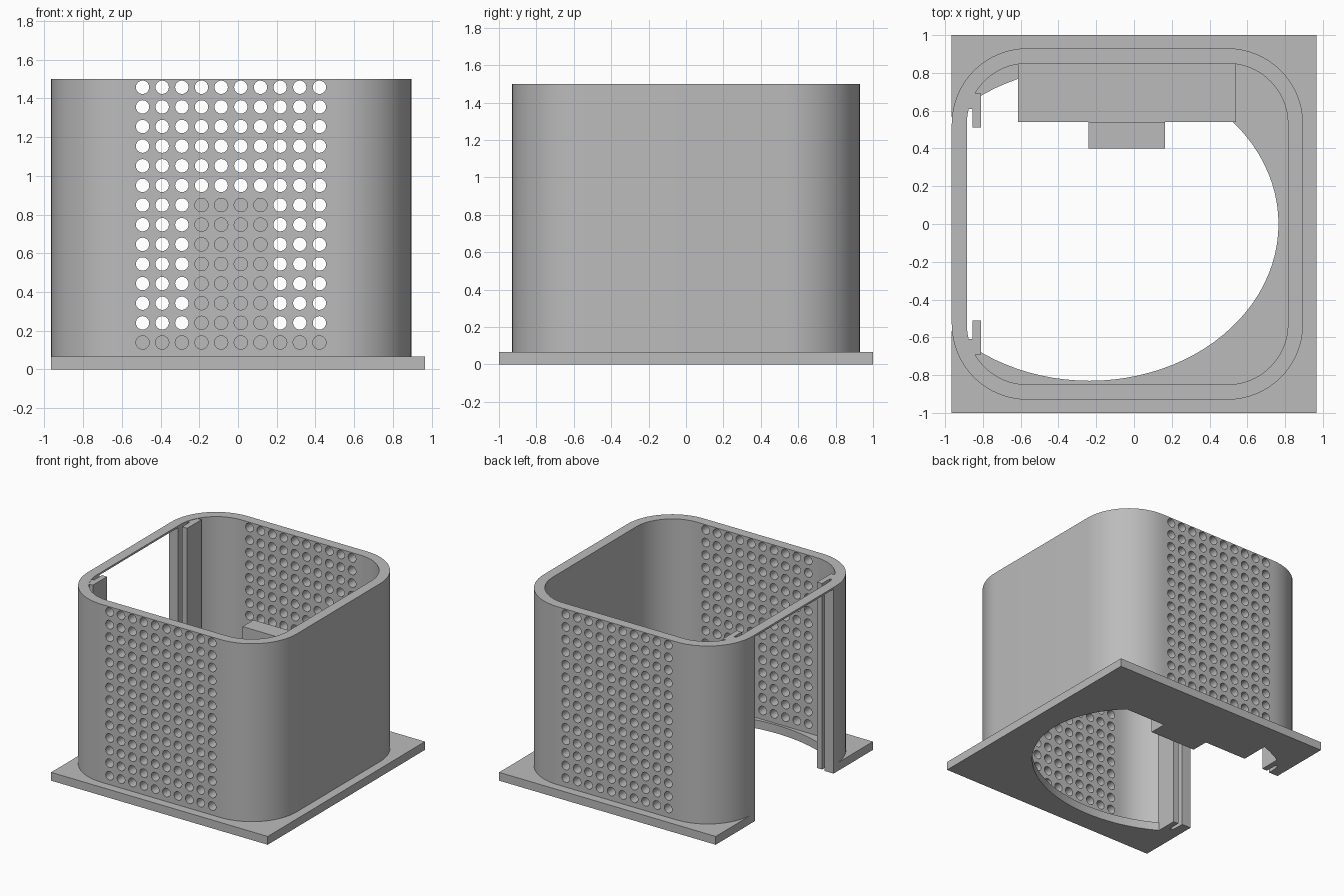
import bpy, bmesh, math
from mathutils import Matrix

cube = bpy.data.objects.get("Cube")
if cube:
    bpy.data.objects.remove(cube, do_unlink=True)

grey = bpy.data.materials.new("plain_grey")
grey.use_nodes = True
colour = (0.5, 0.5, 0.5, 1)
grey.diffuse_color = colour
grey.node_tree.nodes["Principled BSDF"].inputs["Base Color"].default_value = colour


def add_object(name, bm):
    bmesh.ops.recalc_face_normals(bm, faces=bm.faces)
    mesh = bpy.data.meshes.new(name)
    bm.to_mesh(mesh)
    bm.free()
    mesh.materials.append(grey)
    obj = bpy.data.objects.new(name, mesh)
    bpy.context.collection.objects.link(obj)
    return obj


def prism(name, outline, z0, z1):
    bm = bmesh.new()
    base = bm.faces.new([bm.verts.new((x, y, z0)) for x, y in outline])
    top = bmesh.ops.extrude_face_region(bm, geom=[base])["geom"]
    verts = [v for v in top if isinstance(v, bmesh.types.BMVert)]
    bmesh.ops.translate(bm, vec=(0, 0, z1 - z0), verts=verts)
    return add_object(name, bm)


def box(name, x0, x1, y0, y1, z0, z1):
    return prism(name, [(x0, y0), (x1, y0), (x1, y1), (x0, y1)], z0, z1)


def rounded_square(cx, half, radius, steps=16):
    points = []
    for corner in range(4):
        mid = math.radians(45 + 90 * corner)
        px = cx + math.copysign(half - radius, math.cos(mid))
        py = math.copysign(half - radius, math.sin(mid))
        for i in range(steps + 1):
            a = math.radians(90 * (corner + i / steps))
            points.append((px + radius * math.cos(a), py + radius * math.sin(a)))
    return points


def cut(target, cutter):
    cutter.hide_render = True
    mod = target.modifiers.new("cut", 'BOOLEAN')
    mod.operation = 'DIFFERENCE'
    mod.solver = 'EXACT'
    mod.object = cutter
    bpy.context.view_layer.objects.active = target
    bpy.ops.object.modifier_apply(modifier=mod.name)
    bpy.data.objects.remove(cutter, do_unlink=True)


# Base plate with an elliptical opening that breaks out of the door side
base_plate = box("base_plate", -0.965, 0.965, -1, 1, 0, 0.067)
ellipse = [(-0.235 + math.cos(math.tau * i / 96), 0.83 * math.sin(math.tau * i / 96))
           for i in range(96)]
cut(base_plate, prism("ellipse_cutter", ellipse, -0.5, 0.5))

# Rounded shell wall, with a doorway that leaves a thin bridge at the rim
wall = prism("shell_wall", rounded_square(-0.035, 0.93, 0.4), 0, 1.5)
cut(wall, prism("inside_cutter", rounded_square(-0.035, 0.85, 0.32), -0.5, 2))
cut(wall, box("door_cutter", -1.2, -0.75, -0.5, 0.5, -0.5, 1.485))

# Grid of vent holes through front and back
bm = bmesh.new()
turn = Matrix.Rotation(math.pi / 2, 4, 'X')
for col in range(10):
    for row in range(14):
        place = Matrix.Translation((-0.493 + 0.1015 * col, 0, 0.139 + 0.1014 * row))
        bmesh.ops.create_cone(bm, cap_ends=True, segments=24, radius1=0.0345,
                              radius2=0.0345, depth=2.4, matrix=place @ turn)
cut(wall, add_object("vent_cutter", bm))

# Door guides: an inner post and a slot stop on each side of the doorway
for side, label in ((1, "back"), (-1, "front")):
    near, stop, far = 0.51 * side, 0.61 * side, 0.69 * side
    box(label + "_guide_post", -0.855, -0.81, min(near, far), max(near, far), 0, 1.497)
    box(label + "_guide_stop", -0.89, -0.855, min(stop, far), max(stop, far), 0, 1.497)

# Low ledge along the back and the upright block in front of it
box("back_ledge", -0.615, 0.54, 0.54, 0.85, 0, 0.19)
box("upright_block", -0.24, 0.165, 0.4, 0.54, 0, 0.9)

# Smooth shading on the curved parts
bpy.ops.object.select_all(action='DESELECT')
for obj in (wall, base_plate):
    obj.select_set(True)
bpy.context.view_layer.objects.active = wall
bpy.ops.object.shade_smooth_by_angle(angle=math.radians(25))
